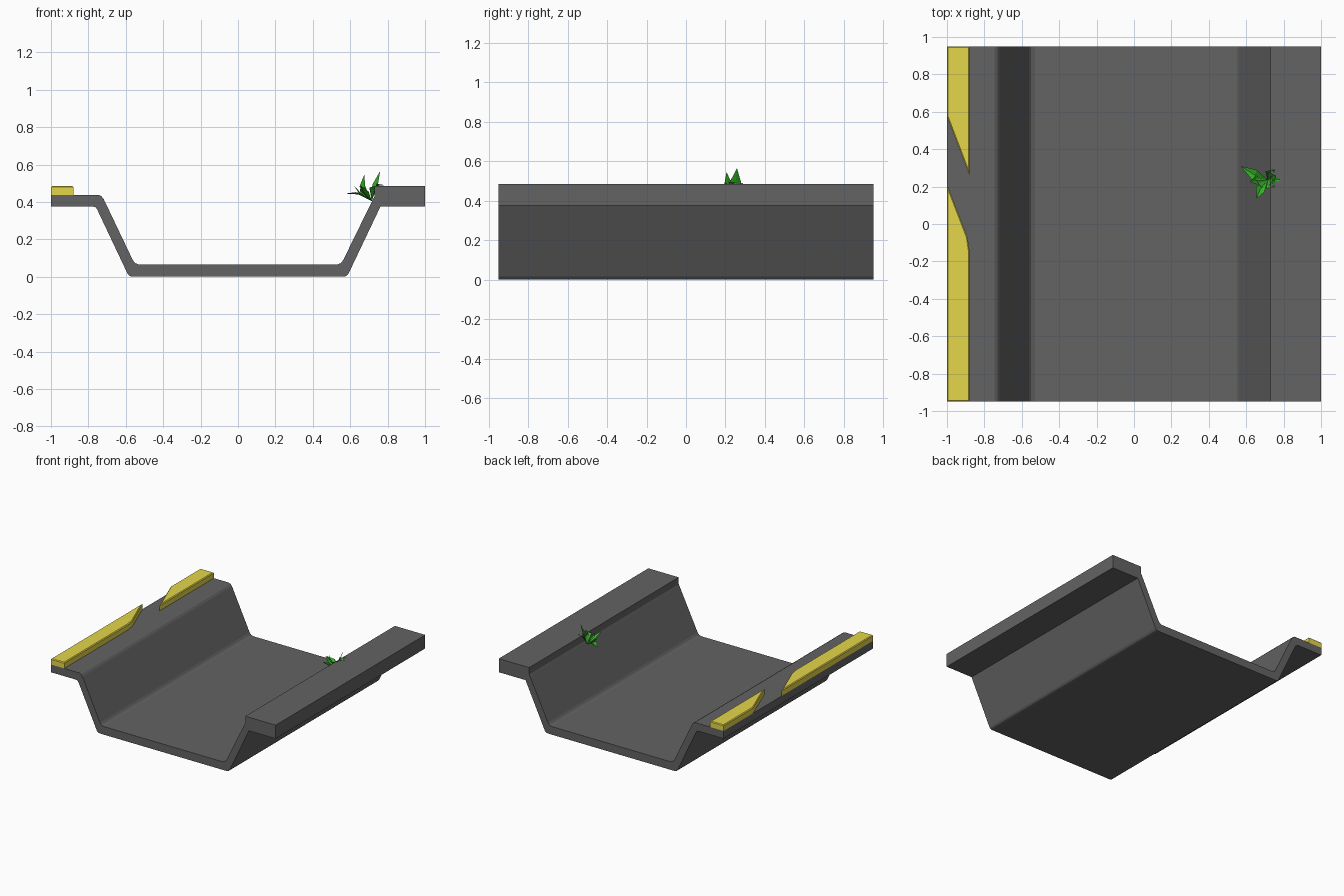
import bpy, bmesh
from mathutils import Vector

if "Cube" in bpy.data.objects:
    bpy.data.objects.remove(bpy.data.objects["Cube"])


def material(name, color):
    m = bpy.data.materials.new(name)
    m.diffuse_color = color
    m.use_nodes = True
    m.node_tree.nodes["Principled BSDF"].inputs["Base Color"].default_value = m.diffuse_color
    return m


def finish(bm, name, mat):
    mesh = bpy.data.meshes.new(name)
    bm.to_mesh(mesh)
    bm.free()
    obj = bpy.data.objects.new(name, mesh)
    bpy.context.collection.objects.link(obj)
    mesh.materials.append(mat)
    return obj


def prism(points, offset):
    """Extrude a closed 3D outline along an offset."""
    bm = bmesh.new()
    face = bm.faces.new([bm.verts.new(p) for p in points])
    ext = bmesh.ops.extrude_face_region(bm, geom=[face])
    verts = [g for g in ext["geom"] if isinstance(g, bmesh.types.BMVert)]
    bmesh.ops.translate(bm, verts=verts, vec=offset)
    # the extrusion drops or keeps the start cap depending on context: keep it closed
    bmesh.ops.holes_fill(bm, edges=[e for e in bm.edges if e.is_boundary])
    bmesh.ops.recalc_face_normals(bm, faces=bm.faces)
    return bm


dark = material("dark_grey", (0.126, 0.126, 0.126, 1))
yellow = material("yellow", (0.78, 0.67, 0.07, 1))
green = material("green", (0.035, 0.45, 0.02, 1))

# Concrete channel: shared trough profile, low left ledge, raised right ledge
inner = [(0.738, 0.43), (0.722, 0.415), (0.562, 0.088), (0.55, 0.073), (0.53, 0.065)]
outer = [(0.565, 0.0), (0.58, 0.004), (0.59, 0.015), (0.762, 0.376)]
profile = [(-1, 0.376), (-1, 0.438), (-0.745, 0.438), (-0.73, 0.43), (-0.718, 0.415)]
profile += [(-x, z) for x, z in inner[2:]] + inner[::-1]
profile += [(0.73, 0.43), (0.73, 0.485), (1, 0.485), (1, 0.376)] + outer[::-1]
profile.remove((0.738, 0.43))
profile += [(-x, z) for x, z in outer[:3]] + [(-0.754, 0.362), (-0.763, 0.372), (-0.778, 0.376)]
finish(prism([(x, -0.95, z) for x, z in profile], (0, 1.9, 0)), "channel", dark)

# Yellow kerbs with slanted ends and chamfered tops
kerbs = {
    "front_kerb": [(-1, -0.95), (-0.88, -0.95), (-0.88, -0.14), (-0.89, -0.07), (-1, 0.215)],
    "back_kerb": [(-1, 0.575), (-0.88, 0.26), (-0.88, 0.95), (-1, 0.95)],
}
for name, outline in kerbs.items():
    bm = prism([(x, y, 0.438) for x, y in outline], (0, 0, 0.047))
    top = [e for e in bm.edges if all(v.co.z > 0.48 for v in e.verts)]
    bmesh.ops.bevel(bm, geom=top, offset=0.006, segments=1, affect='EDGES')
    finish(bm, name, yellow)

# Small plant: folded, pointed leaves growing from the right ledge corner
root = Vector((0.715, 0.235, 0.405))
leaves = [  # middle point, tip, half width
    ((0.645, 0.262, 0.44), (0.57, 0.31, 0.445), 0.03),
    ((0.675, 0.185, 0.445), (0.655, 0.135, 0.487), 0.026),
    ((0.665, 0.215, 0.47), (0.675, 0.205, 0.545), 0.026),
    ((0.733, 0.25, 0.48), (0.76, 0.258, 0.565), 0.033),
    ((0.655, 0.235, 0.435), (0.62, 0.225, 0.487), 0.024),
    ((0.72, 0.205, 0.465), (0.755, 0.20, 0.492), 0.022),
    ((0.72, 0.27, 0.465), (0.755, 0.29, 0.492), 0.022),
    ((0.74, 0.235, 0.485), (0.785, 0.238, 0.49), 0.02),
]
bm = bmesh.new()
for mid, tip, width in leaves:
    mid, tip = Vector(mid), Vector(tip)
    flat = (tip - root) * Vector((1, 1, 0))
    side = flat.cross(Vector((0, 0, 1))).normalized() * width
    lift = Vector((0, 0, 0.012))
    r, m, t, a, b = [bm.verts.new(p) for p in
                     (root, mid, tip, mid + side + lift, mid - side + lift)]
    for tri in ((r, a, m), (m, a, t), (r, m, b), (m, t, b)):
        bm.faces.new(tri)
finish(bm, "plant", green)
